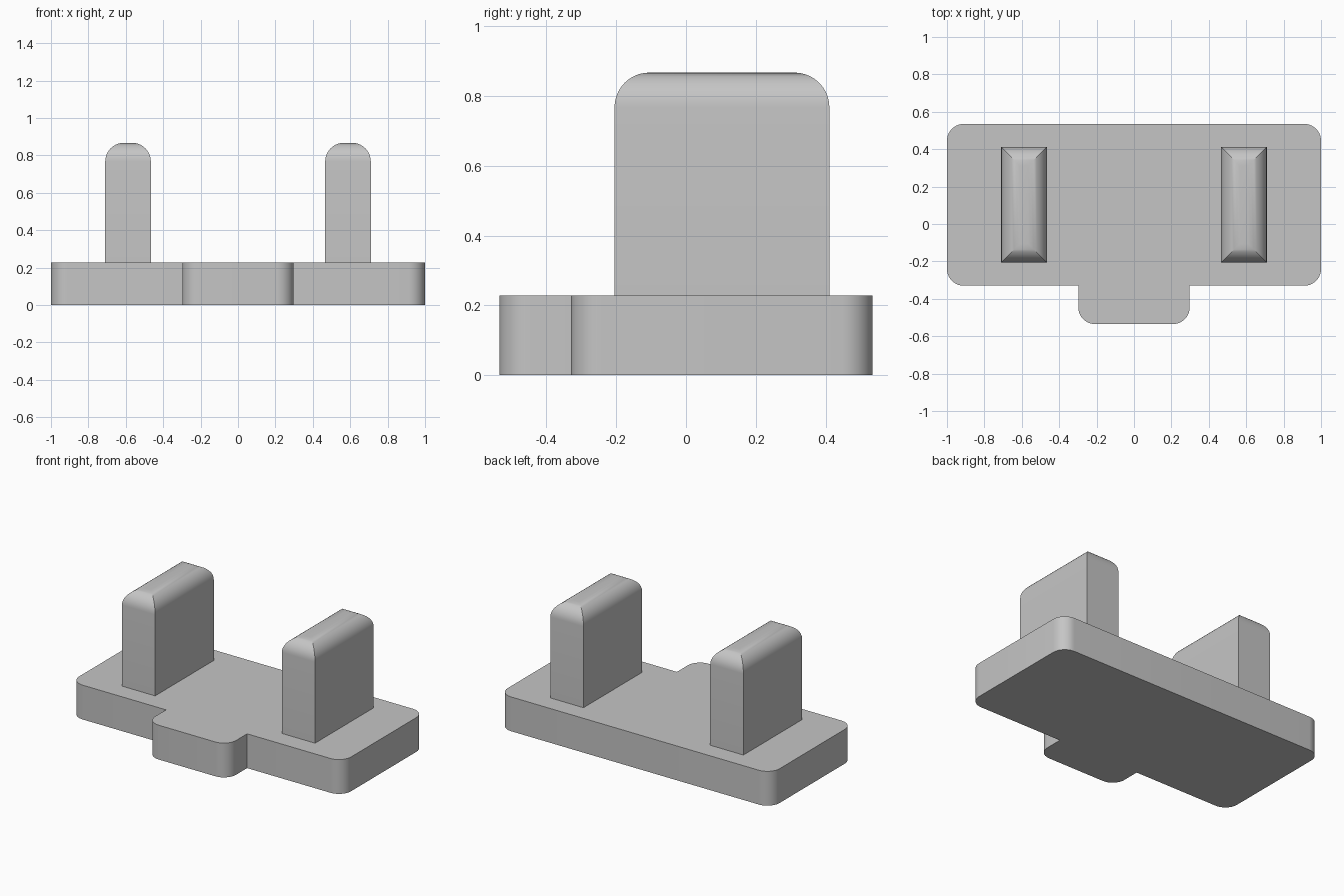
import bpy
import bmesh
from math import sin, cos, pi, radians

cube = bpy.data.objects.get("Cube")
if cube:
    bpy.data.objects.remove(cube, do_unlink=True)

GREY = (0.56, 0.56, 0.56, 1)
PLATE_TOP = 0.228
STEPS = 10

material = bpy.data.materials.new("plain grey")
material.use_nodes = True
material.diffuse_color = GREY
material.node_tree.nodes["Principled BSDF"].inputs["Base Color"].default_value = GREY


def finish(name, bm):
    """Turn a bmesh into a smooth-shaded object with sharp edges kept."""
    bmesh.ops.recalc_face_normals(bm, faces=bm.faces)
    mesh = bpy.data.meshes.new(name)
    bm.to_mesh(mesh)
    bm.free()
    mesh.materials.append(material)
    obj = bpy.data.objects.new(name, mesh)
    bpy.context.collection.objects.link(obj)
    bpy.ops.object.select_all(action="DESELECT")
    obj.select_set(True)
    bpy.context.view_layer.objects.active = obj
    bpy.ops.object.shade_smooth_by_angle(angle=radians(30))
    return obj


def loft(name, rings):
    """Skin a stack of matching point rings and cap both ends."""
    bm = bmesh.new()
    loops = [[bm.verts.new(p) for p in ring] for ring in rings]
    for low, high in zip(loops, loops[1:]):
        for i in range(len(low)):
            j = (i + 1) % len(low)
            bm.faces.new((low[i], low[j], high[j], high[i]))
    bm.faces.new(loops[0][::-1])
    bm.faces.new(loops[-1])
    return finish(name, bm)


def corner(x, y, radius, start):
    """Quarter arc turning anticlockwise round a centre."""
    return [(x + radius * cos(start + pi / 2 * i / STEPS),
             y + radius * sin(start + pi / 2 * i / STEPS)) for i in range(STEPS + 1)]


# Base plate with a rounded tab at the front, drawn as half and mirrored
r = 0.09
back, shoulder, front, tab = 0.535, -0.33, -0.535, 0.298
half = corner(tab - r, front + r, r, -pi / 2)
half.append((tab, shoulder))
half += corner(1 - r, shoulder + r, r, -pi / 2)
half += corner(1 - r, back - r, r, 0)
outline = half + [(-x, y) for x, y in reversed(half)]
loft("base_plate", [[(x, y, z) for x, y in outline] for z in (0, PLATE_TOP)])

# Two upright prongs whose rounded tops meet in mitred corners
top, fillet = 0.867, 0.1
half_width, half_depth, centre_y = 0.122, 0.308, 0.103
for name, centre_x in (("left_prong", 0.588), ("right_prong", -0.588)):
    levels = [(0, PLATE_TOP)]
    for i in range(STEPS + 1):
        a = pi / 2 * i / STEPS
        levels.append((fillet * (1 - cos(a)), top - fillet + fillet * sin(a)))
    loft(name, [[(centre_x + sx * (half_width - inset), centre_y + sy * (half_depth - inset), z)
                 for sx, sy in ((-1, -1), (1, -1), (1, 1), (-1, 1))]
                for inset, z in levels])
